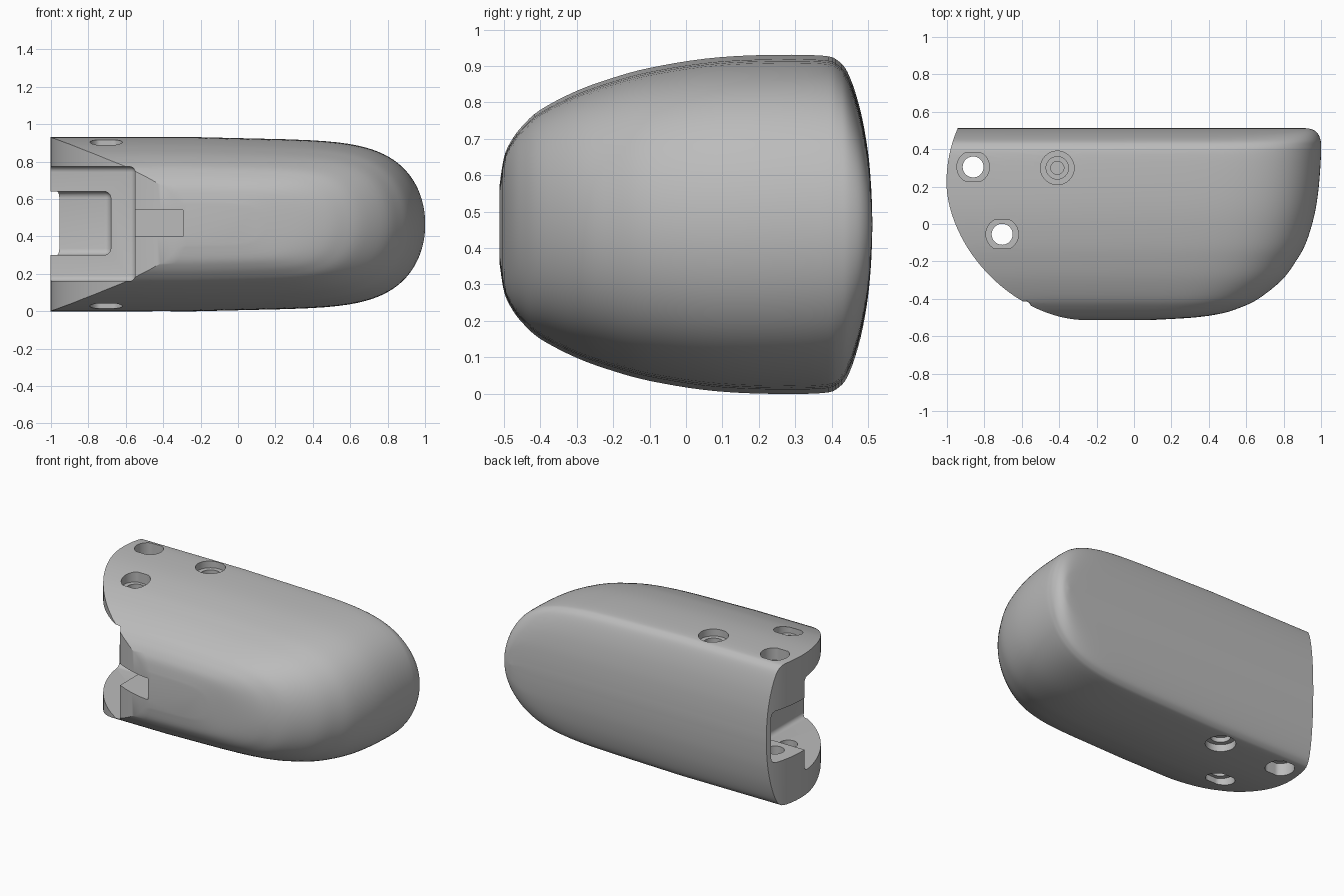
import bpy, bmesh, math
from mathutils import Vector

old = bpy.data.objects.get("Cube")
if old:
    bpy.data.objects.remove(old, do_unlink=True)

MID = 0.465  # height of the symmetry plane

grey = bpy.data.materials.new("grey_plastic")
grey.use_nodes = True
grey.diffuse_color = (0.5, 0.5, 0.5, 1)
grey.node_tree.nodes["Principled BSDF"].inputs["Base Color"].default_value = (0.5, 0.5, 0.5, 1)


def make_object(name, bm):
    bmesh.ops.recalc_face_normals(bm, faces=bm.faces)
    mesh = bpy.data.meshes.new(name)
    bm.to_mesh(mesh)
    bm.free()
    mesh.materials.append(grey)
    obj = bpy.data.objects.new(name, mesh)
    bpy.context.collection.objects.link(obj)
    return obj


def spline(points, steps):
    """Catmull-Rom curve through the points."""
    pts = [Vector(p) for p in points]
    pts = [pts[0]] + pts + [pts[-1]]
    out = []
    for a, b, c, d in zip(pts, pts[1:], pts[2:], pts[3:]):
        for i in range(steps):
            t = i / steps
            out.append(0.5 * (2 * b + (c - a) * t + (2 * a - 5 * b + 4 * c - d) * t ** 2
                              + (3 * b - a - 3 * c + d) * t ** 3))
    return out + [pts[-1]]


# Body: rounded outlines stacked from front to back (y, half height, tip x)
sections = [(-0.512, 0.11, 0.12), (-0.5, 0.185, 0.32), (-0.48, 0.23, 0.46), (-0.45, 0.27, 0.56),
            (-0.4, 0.315, 0.665), (-0.3, 0.367, 0.79), (-0.2, 0.403, 0.865), (-0.1, 0.43, 0.92),
            (0.05, 0.455, 0.965), (0.2, 0.465, 0.988), (0.37, 0.464, 1.0), (0.42, 0.448, 1.0),
            (0.45, 0.405, 0.997), (0.48, 0.31, 0.985), (0.5, 0.2, 0.965), (0.509, 0.1, 0.94),
            (0.512, 0.015, 0.92)]
KNUCKLE_X, KNUCKLE_Y, KNUCKLE_R = -0.27, 0.22, 0.733
TIP_STEPS = 28


def body_ring(bm, y, half, tip):
    # the knuckle is slightly flatter than a circle towards the front
    dy = min(abs(y - KNUCKLE_Y) / KNUCKLE_R, 0.999)
    power = 1.8 if y < KNUCKLE_Y else 2
    reach = KNUCKLE_R * (1 - dy ** power) ** (1 / power)
    start, end = KNUCKLE_X + 0.02, KNUCKLE_X - reach
    # the tip outline gets blunter as the back face closes
    blunt = 6.5 if y < 0.4 else min(6.5 * (MID / half) ** 1.2, 25)
    outline = [(end, half), ((end + start) / 2, half)]
    for i in range(2 * TIP_STEPS + 1):
        a = math.pi / 2 * (1 - i / TIP_STEPS)
        t = max(math.cos(a), 0) ** (2 / blunt) if abs(a) < 1.57 else 0
        outline.append((start + (tip - start) * t, half * math.sin(a) * (1 - 0.06 * t)))
    outline += [((end + start) / 2, -half), (end, -half)]
    return [bm.verts.new((x, y, MID + z)) for x, z in outline]


bm = bmesh.new()
rings = [body_ring(bm, *s) for s in spline(sections, 4)]
for r, s in zip(rings, rings[1:]):
    for i in range(len(r)):
        j = (i + 1) % len(r)
        bm.faces.new((r[i], r[j], s[j], s[i]))
bm.faces.new(rings[0])
bm.faces.new(rings[-1])
body = make_object("finger_body", bm)


def cut(cutter):
    mod = body.modifiers.new("cut", "BOOLEAN")
    mod.operation, mod.solver, mod.object = "DIFFERENCE", "EXACT", cutter
    bpy.context.view_layer.objects.active = body
    bpy.ops.object.modifier_apply(modifier=mod.name)
    bpy.data.objects.remove(cutter, do_unlink=True)


def box_cutter(name, x, y, z, radius=0.0):
    """Box between the given ranges, with rounded edges if a radius is given."""
    bm = bmesh.new()
    bmesh.ops.create_cube(bm, size=1)
    for v in bm.verts:
        v.co = [lo + (c + 0.5) * (hi - lo) for c, (lo, hi) in zip(v.co, (x, y, z))]
    if radius:
        bmesh.ops.bevel(bm, geom=bm.edges[:], offset=radius, segments=5, profile=0.5,
                        affect="EDGES")
    return make_object(name, bm)


def hole_cutter(name, x, y, radius, z, flat=1.0):
    """Cylinder along z, with flats on its y sides when flat is under 1."""
    bm = bmesh.new()
    bmesh.ops.create_cone(bm, cap_ends=True, segments=40, radius1=radius, radius2=radius, depth=1)
    for v in bm.verts:
        dy = max(-flat * radius, min(flat * radius, v.co.y))
        v.co = (x + v.co.x, y + dy, z[0] + (v.co.z + 0.5) * (z[1] - z[0]))
    bmesh.ops.remove_doubles(bm, verts=bm.verts, dist=0.0001)
    return make_object(name, bm)


# Hinge slot, its deeper pocket and the cord groove
cut(box_cutter("hinge_slot", (-1.2, -0.55), (-0.7, 0.2), (0.16, 0.773), 0.03))
cut(box_cutter("hinge_pocket", (-1.2, -0.68), (-0.6, 0.48), (0.3, 0.64), 0.035))
cut(box_cutter("cord_groove", (-0.6, -0.295), (-0.7, -0.2), (0.4, 0.54)))

# Pin holes through both flanges, with counterbores above and below
for x, y in ((-0.86, 0.305), (-0.705, -0.055)):
    cut(hole_cutter("pin_hole", x, y, 0.056, (-0.2, 1.2)))
    for z in ((0.85, 1.2), (-0.2, 2 * MID - 0.85)):
        cut(hole_cutter("pin_counterbore", x, y, 0.087, z, 0.88))

# Stepped blind holes on both sides
for radius, depth in ((0.09, 0.885), (0.06, 0.855), (0.035, 0.7)):
    for z in ((depth, 1.2), (-0.2, 2 * MID - depth)):
        cut(hole_cutter("screw_hole", -0.41, 0.3, radius, z))

bpy.ops.object.select_all(action="DESELECT")
body.select_set(True)
bpy.context.view_layer.objects.active = body
bpy.ops.object.shade_smooth_by_angle(angle=math.radians(30))
